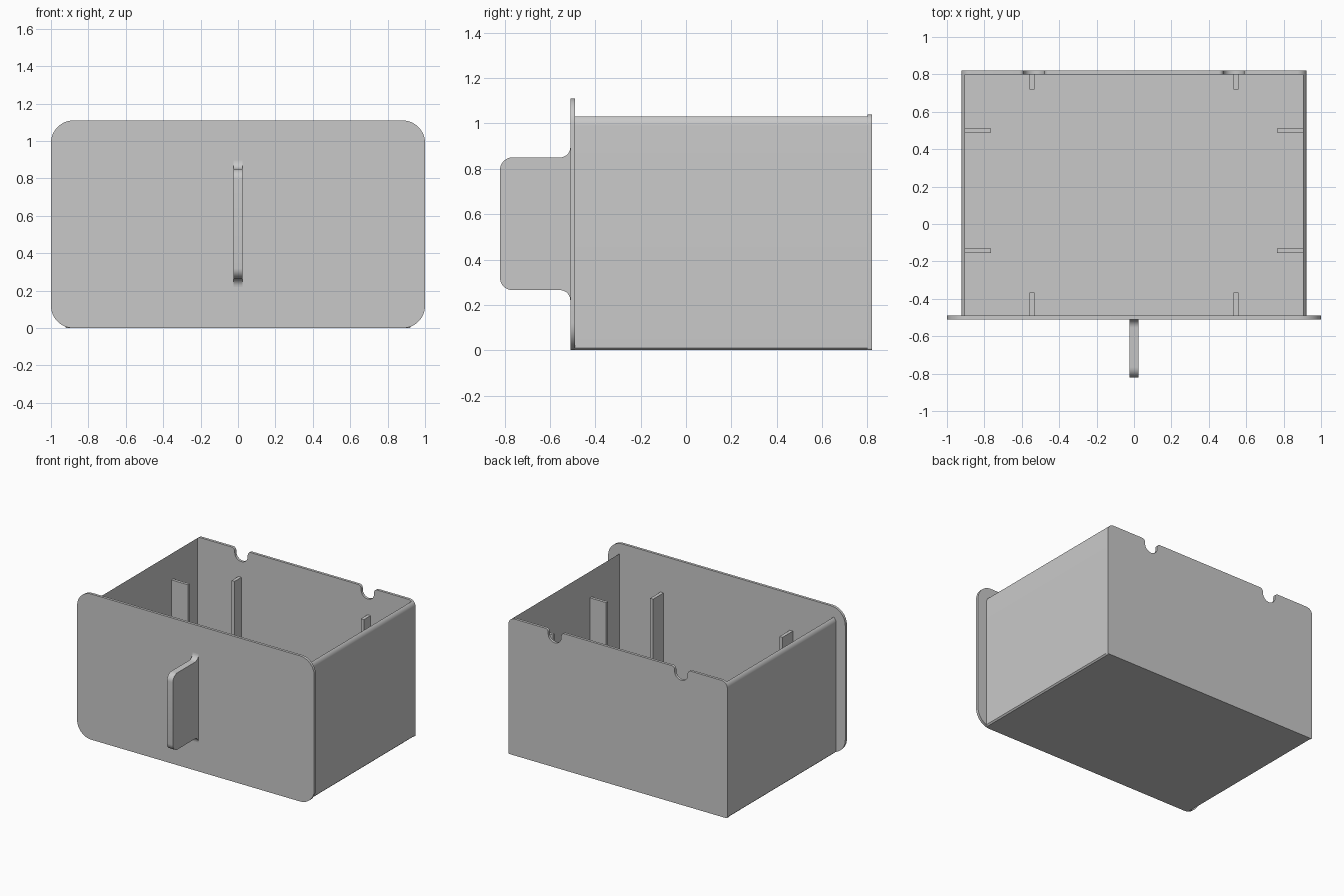
import bpy
from math import acos, cos, sin, tan, radians
from mathutils import Vector

old = bpy.data.objects.get("Cube")
if old:
    bpy.data.objects.remove(old, do_unlink=True)

grey = bpy.data.materials.new("plain_grey")
grey.use_nodes = True
COLOUR = (0.584, 0.584, 0.584, 1)
grey.diffuse_color = COLOUR
grey.node_tree.nodes["Principled BSDF"].inputs["Base Color"].default_value = COLOUR


def rounded(corners, steps=8):
    """Outline with each (u, v, radius) corner turned into an arc."""
    out = []
    for i, (u, v, r) in enumerate(corners):
        p = Vector((u, v))
        if r == 0:
            out.append(p)
            continue
        a = (Vector(corners[i - 1][:2]) - p).normalized()
        b = (Vector(corners[(i + 1) % len(corners)][:2]) - p).normalized()
        half = a.angle(b) / 2
        centre = p + (a + b).normalized() * (r / sin(half))
        start = (p + a * (r / tan(half)) - centre).normalized()
        end = (p + b * (r / tan(half)) - centre).normalized()
        for k in range(steps + 1):
            out.append(centre + start.slerp(end, k / steps) * r)
    return out


def prism(name, outline, axis, lo, hi):
    """Extrude an outline: (x, z) along y, or (y, z) along x."""
    def place(p, d):
        return (p[0], d, p[1]) if axis == "y" else (d, p[0], p[1])
    n = len(outline)
    verts = [place(p, lo) for p in outline] + [place(p, hi) for p in outline]
    faces = [list(range(n)), list(range(2 * n - 1, n - 1, -1))]
    faces += [[i, i + n, (i + 1) % n + n, (i + 1) % n] for i in range(n)]
    if axis == "x":
        faces = [f[::-1] for f in faces]
    mesh = bpy.data.meshes.new(name)
    mesh.from_pydata(verts, [], faces)
    mesh.materials.append(grey)
    obj = bpy.data.objects.new(name, mesh)
    bpy.context.collection.objects.link(obj)
    bpy.ops.object.select_all(action="DESELECT")
    obj.select_set(True)
    bpy.context.view_layer.objects.active = obj
    bpy.ops.object.shade_smooth_by_angle(angle=radians(30))


def box(name, x0, x1, y0, y1, z0, z1):
    prism(name, [(x0, z0), (x1, z0), (x1, z1), (x0, z1)], "y", y0, y1)


W, WALL, TOP, R = 0.923, 0.02, 1.04, 0.05
FRONT, BACK = -0.49, 0.82

# Front plate with rounded corners
prism("front_plate", rounded([(-1, 0, 0.12), (1, 0, 0.12), (1, 1.11, 0.12),
                              (-1, 1.11, 0.12)], 12), "y", FRONT - 0.02, FRONT)

# Floor and side walls, one channel whose outer top edges are rounded
sweep = acos((R - WALL) / R)
half = [(W - 0.01, 0), (W, 0.01)]
half += [(W - R + R * cos(sweep * k / 6), TOP - R + R * sin(sweep * k / 6)) for k in range(7)]
half += [(W - WALL, WALL)]
prism("floor_and_sides", half + [(-x, z) for x, z in reversed(half)], "y", FRONT, BACK - WALL)

# Back wall with two rounded cable notches
top_edge = []
for c in (0.533, -0.533):
    top_edge += [(c + 0.055, TOP, 0.025), (c + 0.055, TOP - 0.09, 0.054),
                 (c - 0.055, TOP - 0.09, 0.054), (c - 0.055, TOP, 0.025)]
back = [(-W, 0, 0.01), (W, 0, 0.01), (W, TOP, R)] + top_edge + [(-W, TOP, R)]
prism("back_wall", rounded(back), "y", BACK - WALL, BACK)

# Handle fin, flared where it meets the plate
face = FRONT - 0.02
fin = [(face, 0.22, 0), (face, 0.265, 0.045), (-0.82, 0.265, 0.055),
       (-0.82, 0.85, 0.055), (face, 0.85, 0.045), (face, 0.895, 0)]
prism("handle", rounded(fin), "x", -0.025, 0.025)

# Upright ribs inside the walls
RIB_TOP = 0.83
for side, s in (("left", 1), ("right", -1)):
    x = s * 0.545
    box(f"front_rib_{side}", x - 0.013, x + 0.013, FRONT, -0.365, WALL, RIB_TOP)
    box(f"back_rib_{side}", x - 0.013, x + 0.013, 0.72, BACK - WALL, WALL, RIB_TOP)
    inner, outer = sorted((s * 0.765, s * (W - WALL)))
    for where, y in (("front", -0.143), ("rear", 0.5)):
        box(f"side_rib_{where}_{side}", inner, outer, y - 0.011, y + 0.011, WALL, RIB_TOP)
